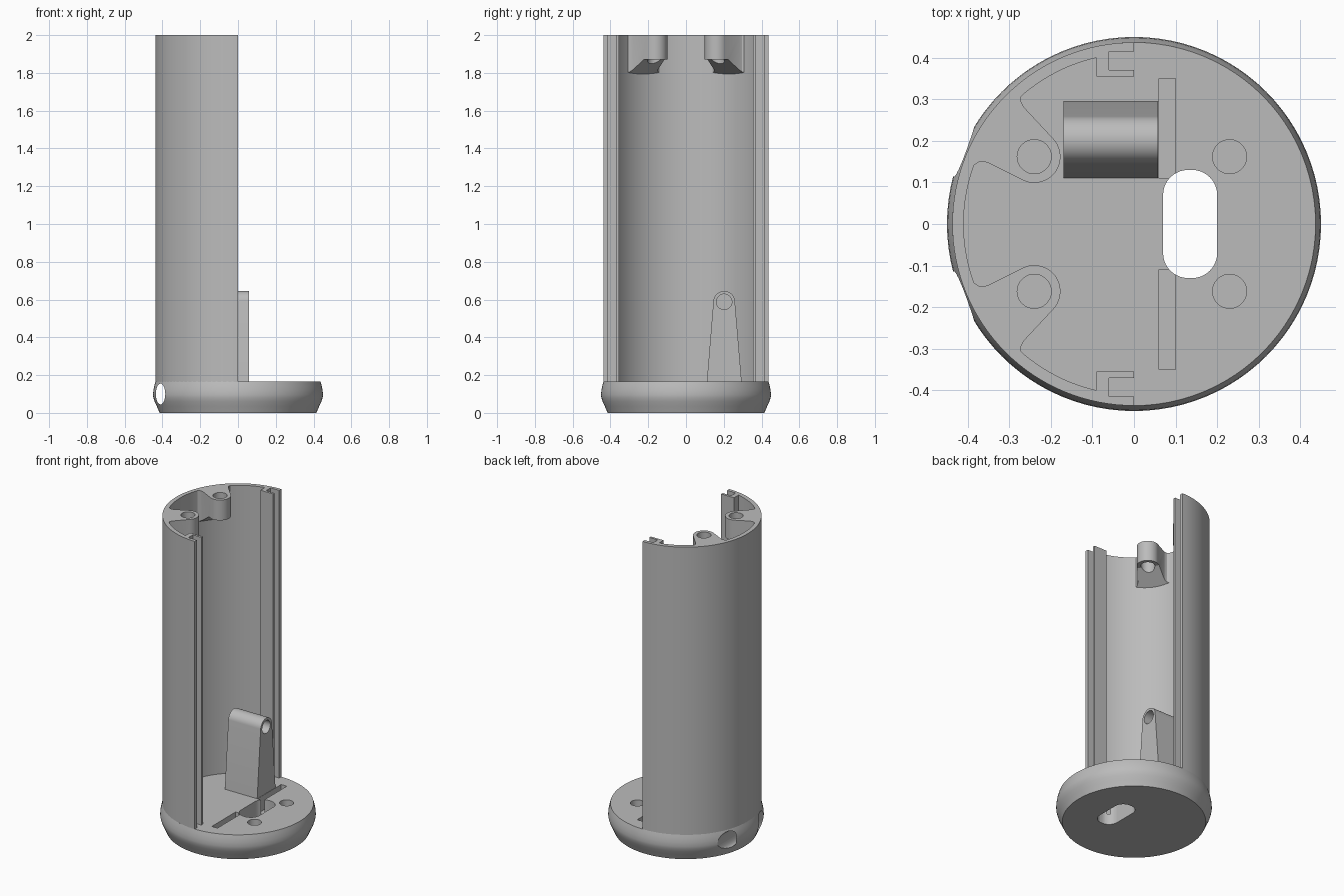
import bpy, bmesh
from math import radians, cos, sin, pi
from mathutils import Matrix, Vector

cube = bpy.data.objects.get("Cube")
if cube:
    bpy.data.objects.remove(cube, do_unlink=True)

grey = bpy.data.materials.new("plain grey")
grey.use_nodes = True
grey.diffuse_color = (0.5, 0.5, 0.5, 1)
grey.node_tree.nodes["Principled BSDF"].inputs["Base Color"].default_value = (0.5, 0.5, 0.5, 1)

BASE_TOP, TOP = 0.165, 2.0


def arc(cx, cy, r, start, end, steps):
    """Points along an arc, angles in degrees."""
    angles = [radians(start + (end - start) * i / steps) for i in range(steps + 1)]
    return [(cx + r * cos(a), cy + r * sin(a)) for a in angles]


def finish(name, bm):
    bmesh.ops.recalc_face_normals(bm, faces=bm.faces)
    mesh = bpy.data.meshes.new(name)
    bm.to_mesh(mesh)
    bm.free()
    mesh.materials.append(grey)
    obj = bpy.data.objects.new(name, mesh)
    bpy.context.collection.objects.link(obj)
    return obj


def prism(name, points, low, high, matrix=None):
    """Extrude a flat outline from low to high, then place it."""
    bm = bmesh.new()
    face = bm.faces.new([bm.verts.new((x, y, low)) for x, y in points])
    new = bmesh.ops.extrude_face_region(bm, geom=[face])["geom"]
    verts = [v for v in new if isinstance(v, bmesh.types.BMVert)]
    bmesh.ops.translate(bm, verts=verts, vec=(0, 0, high - low))
    if matrix:
        bm.transform(matrix)
    return finish(name, bm)


def lathe(name, profile, steps):
    bm = bmesh.new()
    verts = [bm.verts.new((r, 0, z)) for r, z in profile]
    edges = [bm.edges.new(pair) for pair in zip(verts, verts[1:])]
    bmesh.ops.spin(bm, geom=verts + edges, cent=(0, 0, 0), axis=(0, 0, 1),
                   angle=2 * pi, steps=steps, use_merge=True)
    bmesh.ops.remove_doubles(bm, verts=bm.verts, dist=1e-5)
    return finish(name, bm)


def activate(obj):
    bpy.ops.object.select_all(action="DESELECT")
    obj.select_set(True)
    bpy.context.view_layer.objects.active = obj


def cut(obj, cutter):
    mod = obj.modifiers.new("cut", "BOOLEAN")
    mod.operation = "DIFFERENCE"
    mod.solver = "EXACT"
    mod.object = cutter
    activate(obj)
    bpy.ops.object.modifier_apply(modifier=mod.name)
    bpy.data.objects.remove(cutter, do_unlink=True)


def smooth(obj):
    activate(obj)
    bpy.ops.object.shade_smooth_by_angle(angle=radians(28))


def axes(x, y, z):
    """Matrix whose local axes point along the given directions."""
    return Matrix((x, y, z)).transposed().to_4x4()


ALONG_X = axes((0, 1, 0), (0, 0, 1), (1, 0, 0))
ALONG_Y = axes((1, 0, 0), (0, 0, 1), (0, -1, 0))

# Round base with a bulging rim
base = lathe("base", [(0, 0), (0.415, 0), (0.43, 0.035), (0.442, 0.06), (0.448, 0.08),
                      (0.45, 0.095), (0.448, 0.12), (0.443, 0.145),
                      (0.437, BASE_TOP), (0, BASE_TOP)], 96)

# Cable opening through the base
corner = 0.06
opening = []
for cx, cy, start in ((0.14, 0.07, 0), (0.13, 0.07, 90), (0.13, -0.07, 180), (0.14, -0.07, 270)):
    opening += arc(cx, cy, corner, start, start + 90, 10)
cut(base, prism("opening_cutter", opening, -0.1, 0.3))

# Board slots and blind screw holes in the base top
for side in (1, -1):
    slot = [(0.06, side * 0.11), (0.10, side * 0.11), (0.10, side * 0.35), (0.06, side * 0.35)]
    cut(base, prism("slot_cutter", slot, 0.07, 0.3))
    cut(base, prism("screw_cutter", arc(0.23, side * 0.162, 0.041, 0, 350, 35), 0.05, 0.3))

# Strap tunnel running front to back through the rim
oval = [(-0.41 + 0.025 * x, 0.1 + 0.055 * y) for x, y in arc(0, 0, 1, 0, 350, 35)]
cut(base, prism("tunnel_cutter", oval, -0.5, 0.5, ALONG_Y))
smooth(base)

# Half-round shell with a grooved rail down each edge
rail = [(0, 0.415), (-0.06, 0.415), (-0.06, 0.37), (0, 0.37), (0, 0.355), (-0.09, 0.355)]
outline = arc(0, 0, 0.437, 90, 270, 64)
outline += [(x, -y) for x, y in rail]
outline += arc(0, 0, 0.41, 257.3, 102.7, 56)
outline += rail[::-1]
shell = prism("half_shell", outline, 0.16, TOP)
smooth(shell)

# Screw bosses at the top of the shell, sloped underneath
bx, by = -0.24, 0.162
for side, label in ((1, "back"), (-1, "front")):
    shape = [(-0.272, 0.308), (-0.273, 0.296), (-0.264, 0.28)]
    shape += arc(bx, by, 0.063, 45, -115, 24)
    shape += [(-0.35, 0.147), (-0.362, 0.15), (-0.374, 0.149), (-0.385, 0.141)]
    shape += arc(0, 0, 0.424, 160, 131, 10)
    boss = prism(label + "_screw_boss", [(x, side * y) for x, y in shape], 1.75, TOP)
    out = Vector((bx, side * by, 0)).normalized()
    up = Vector((0, 0, 1))
    wedge = [(0.05, 1.6), (0.05, 1.87), (0.30, 1.87), (0.43, 1.78), (0.43, 1.6)]
    cut(boss, prism("wedge_cutter", wedge, -0.3, 0.3, axes(out, up, out.cross(up))))
    cut(boss, prism("bore_cutter", arc(bx, side * by, 0.041, 0, 350, 35), 1.6, 2.1))
    smooth(boss)

# Tapered bracket with a rounded top and a bore at its end
bracket_shape = [(0.11, 0.16), (0.295, 0.16)] + arc(0.202, 0.588, 0.057, 6, 174, 24)
bracket = prism("bracket", bracket_shape, -0.17, 0.058, ALONG_X)
cut(bracket, prism("bracket_cutter", arc(0.202, 0.588, 0.041, 0, 350, 35), -0.1, 0.2, ALONG_X))
smooth(bracket)
